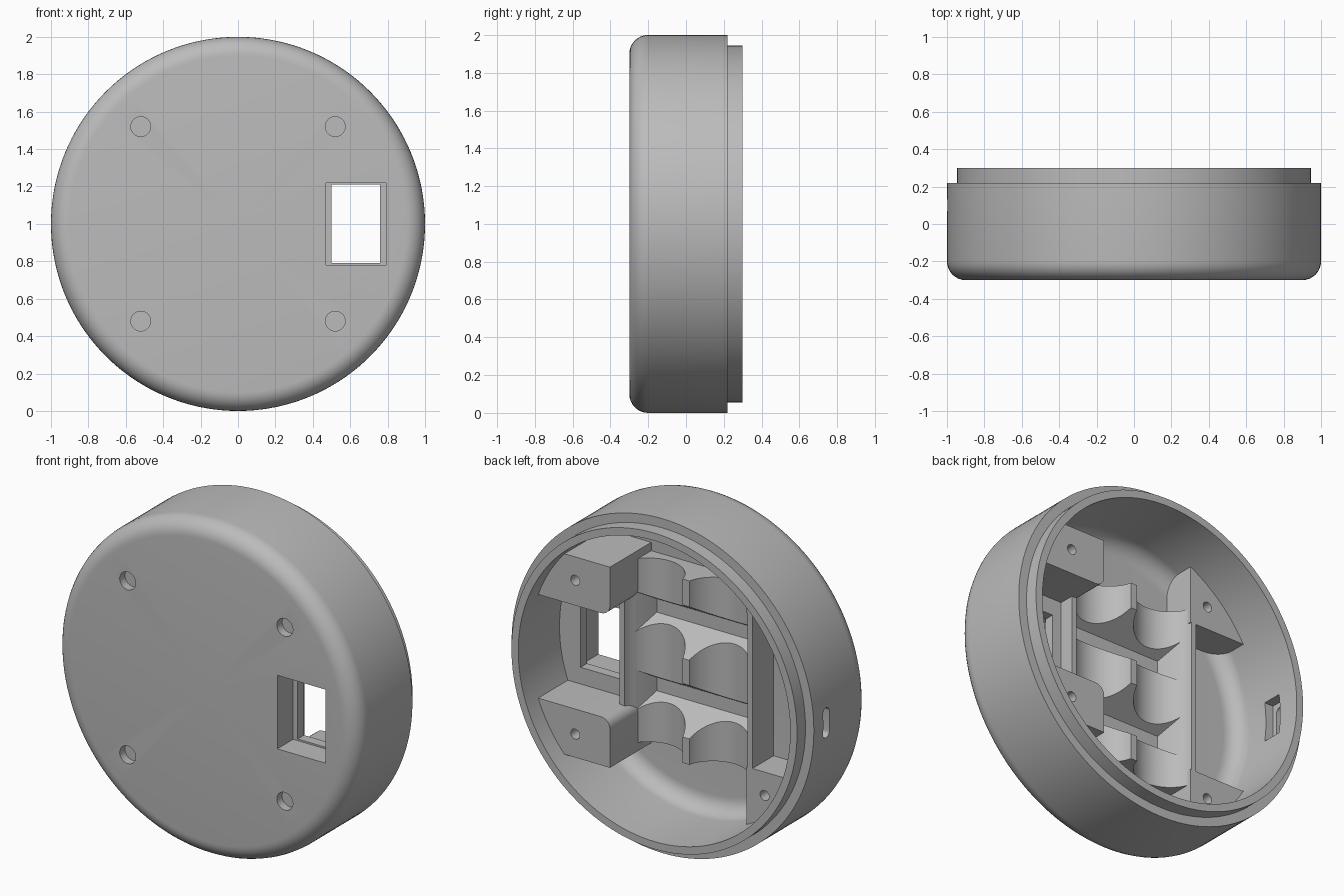
import bpy, bmesh, math
from mathutils import Matrix, Vector

cube = bpy.data.objects.get("Cube")
if cube:
    bpy.data.objects.remove(cube, do_unlink=True)

grey = bpy.data.materials.new("plain_grey")
grey.use_nodes = True
grey.diffuse_color = (0.5, 0.5, 0.5, 1)
grey.node_tree.nodes["Principled BSDF"].inputs["Base Color"].default_value = (0.5, 0.5, 0.5, 1)

MID = 1.0      # height of the case axis
FLOOR = -0.2   # inner floor
EMBED = -0.22  # where inner parts sink into the floor


def finish(name, bm):
    bmesh.ops.recalc_face_normals(bm, faces=bm.faces)
    mesh = bpy.data.meshes.new(name)
    bm.to_mesh(mesh)
    bm.free()
    mesh.materials.append(grey)
    obj = bpy.data.objects.new(name, mesh)
    bpy.context.collection.objects.link(obj)
    return obj


def cylinder(name, center, radius, length, axis, sides=48):
    bm = bmesh.new()
    turn = Vector((0, 0, 1)).rotation_difference(Vector(axis)).to_matrix().to_4x4()
    bmesh.ops.create_cone(bm, cap_ends=True, segments=sides, radius1=radius, radius2=radius,
                          depth=length, matrix=Matrix.Translation(center) @ turn)
    return finish(name, bm)


def loft(name, lower, upper, y0, y1):
    """Solid between two matching x-z outlines at two depths."""
    bm = bmesh.new()
    a = [bm.verts.new((x, y0, MID + z)) for x, z in lower]
    b = [bm.verts.new((x, y1, MID + z)) for x, z in upper]
    bm.faces.new(a)
    bm.faces.new(b[::-1])
    for i in range(len(a)):
        j = (i + 1) % len(a)
        bm.faces.new((a[i], a[j], b[j], b[i]))
    return finish(name, bm)


def rect(x0, x1, z0, z1):
    return [(x0, z0), (x1, z0), (x1, z1), (x0, z1)]


def box(name, x0, x1, z0, z1, y0, y1):
    return loft(name, rect(x0, x1, z0, z1), rect(x0, x1, z0, z1), y0, y1)


def boolean(targets, tool, operation="DIFFERENCE"):
    for obj in targets:
        mod = obj.modifiers.new("cut", "BOOLEAN")
        mod.operation = operation
        mod.solver = "EXACT"
        mod.object = tool
        bpy.context.view_layer.objects.active = obj
        bpy.ops.object.modifier_apply(modifier=mod.name)
    bpy.data.objects.remove(tool, do_unlink=True)


# Round case: profile of radius and depth turned about the y axis
def arc(cr, cy, r, start, end, steps=8):
    return [(cr + r * math.cos(t), cy + r * math.sin(t))
            for t in (math.radians(start + (end - start) * i / steps) for i in range(steps + 1))]


profile = [(0, -0.3)] + arc(0.9, -0.2, 0.1, -90, 0)
profile += [(1, 0.22), (0.945, 0.22), (0.945, 0.3), (0.9, 0.3)]
profile += arc(0.8, -0.1, 0.1, 0, -90) + [(0, FLOOR)]
bm = bmesh.new()
ring = [bm.verts.new((r, y, MID)) for r, y in profile]
edges = [bm.edges.new(pair) for pair in zip(ring, ring[1:])]
bmesh.ops.spin(bm, geom=ring + edges, cent=(0, 0, MID), axis=(0, 1, 0),
               angle=2 * math.pi, steps=144)
bmesh.ops.remove_doubles(bm, verts=bm.verts, dist=0.0001)
bmesh.ops.dissolve_degenerate(bm, edges=bm.edges, dist=0.0001)
case = finish("round_case", bm)

# Thick frame around the window
frame = box("window_frame", 0.42, 1, -0.36, 0.36, EMBED, -0.09)

# Corner posts: tall pair on the left, low pair on the right
posts = []
for side, s in (("upper", 1), ("lower", -1)):
    corner = [(0.43 + 0.06 * math.cos(t), 0.37 + 0.06 * math.sin(t))
              for t in (math.radians(180 + 15 * i) for i in range(7))]
    outline = [(x, s * z) for x, z in corner + [(1, 0.31), (1, 0.6), (0.37, 0.6)]]
    tall = loft(side + "_left_post", outline, outline, EMBED, 0.19)
    outline = [(x, s * z) for x, z in [(-0.4, 0.46), (-1, 0.46), (-1, 1), (-0.4, 1)]]
    low = loft(side + "_right_post", outline, outline, EMBED, 0.0)
    boolean([tall], cylinder("bore", (0.6, 0.19, MID + s * 0.46), 0.03, 0.3, (0, 1, 0), 24))
    boolean([low], cylinder("bore", (-0.52, 0, MID + s * 0.6), 0.03, 0.3, (0, 1, 0), 24))
    posts += [tall, low]

# Trim the fittings to the round wall
boolean(posts + [frame], cylinder("trim", (0, 0, MID), 0.93, 1, (0, 1, 0), 144), "INTERSECT")

# Two-cell cradle: three ribs with sloped pockets between them
cradle = box("cell_cradle", -0.44, 0.44, -0.55, 0.55, EMBED, 0.0)
for z in (-0.235, 0.235):
    boolean([cradle], loft("pocket", rect(-0.33, 0.33, z - 0.04, z + 0.04),
                           rect(-0.405, 0.405, z - 0.16, z + 0.16), FLOOR + 0.005, 0.001))
for x in (-0.215, 0.215):
    boolean([cradle], cylinder("cell", (x, 0.05, MID), 0.2, 1.3, (0, 0, 1), 64))

# Stepped window opening
boolean([case, frame], box("recess", 0.47, 0.79, -0.22, 0.22, -0.4, -0.15))
boolean([case, frame], box("opening", 0.5, 0.76, -0.21, 0.21, -0.4, 0.1))

# Shallow round sockets in the front
for x in (-0.52, 0.52):
    for z in (-0.52, 0.52):
        boolean([case], cylinder("socket", (x, -0.3, MID + z), 0.053, 0.1, (0, 1, 0), 40))

# Rounded port through the right wall with an inner recess
boolean([case], box("port", -1.1, -0.8, -0.06, 0.06, 0.07, 0.13))
for z in (-0.06, 0.06):
    boolean([case], cylinder("port_end", (-0.95, 0.1, MID + z), 0.03, 0.3, (1, 0, 0), 24))
boolean([case], box("port_recess", -0.95, -0.8, -0.12, 0.12, 0.04, 0.16))

# Smooth shading with crisp edges
bpy.ops.object.select_all(action="DESELECT")
for obj in [case, frame, cradle] + posts:
    obj.select_set(True)
bpy.context.view_layer.objects.active = case
bpy.ops.object.shade_smooth_by_angle(angle=math.radians(30))
